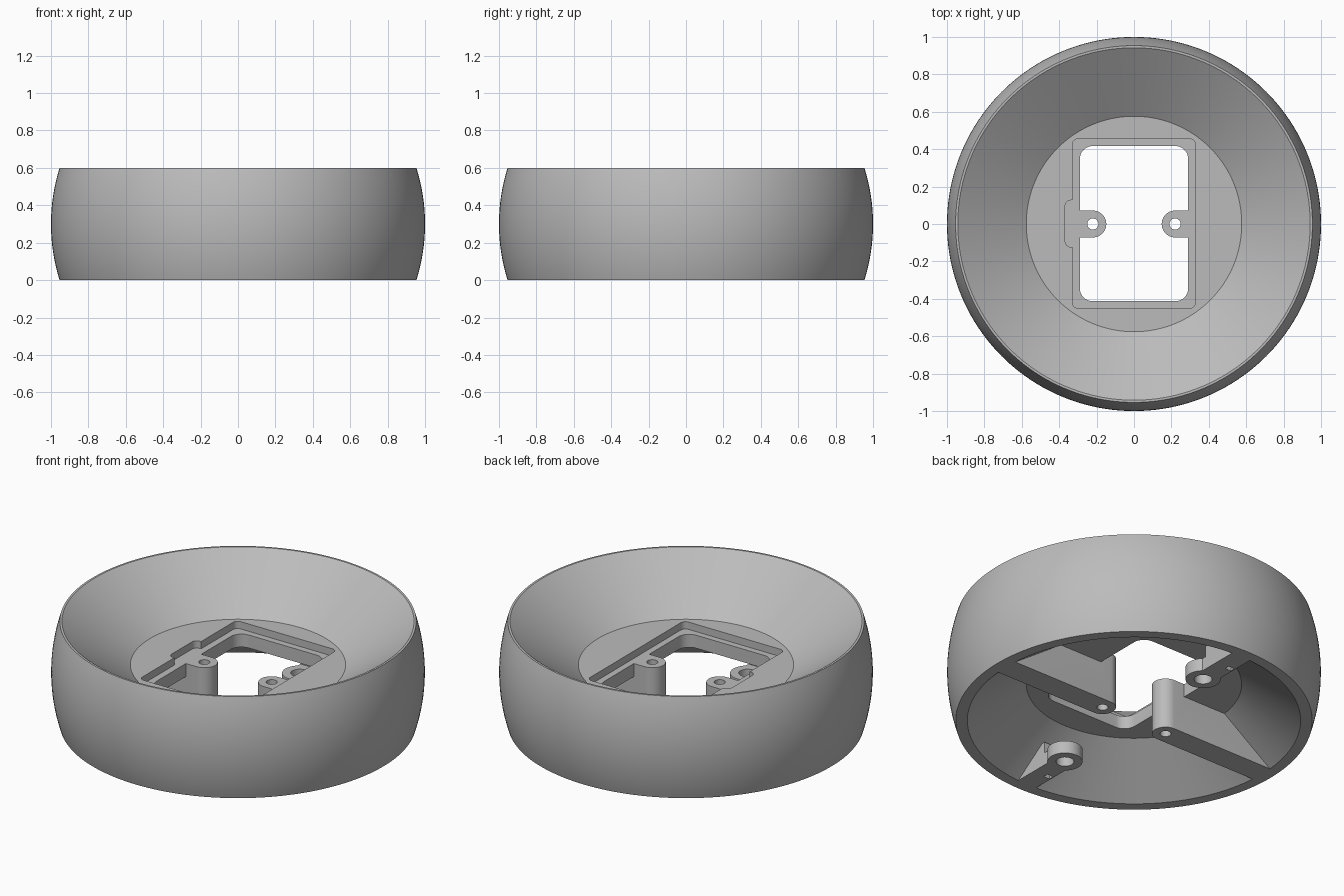
import bpy
import bmesh
import math

cube = bpy.data.objects.get("Cube")
if cube:
    bpy.data.objects.remove(cube, do_unlink=True)

FLOOR_TOP, FLOOR_BOTTOM, LEDGE = 0.343, 0.223, 0.30
POST_X, BOSS_Y = 0.22, 0.575

grey = bpy.data.materials.new("plain grey")
grey.use_nodes = True
colour = (0.5, 0.5, 0.5, 1)
grey.diffuse_color = colour
grey.node_tree.nodes["Principled BSDF"].inputs["Base Color"].default_value = colour


def make_object(name, bm):
    bmesh.ops.recalc_face_normals(bm, faces=bm.faces)
    mesh = bpy.data.meshes.new(name)
    bm.to_mesh(mesh)
    bm.free()
    mesh.materials.append(grey)
    obj = bpy.data.objects.new(name, mesh)
    bpy.context.collection.objects.link(obj)
    return obj


def lathe(name, profile, steps=160):
    bm = bmesh.new()
    verts = [bm.verts.new((r, 0, z)) for r, z in profile]
    edges = [bm.edges.new((verts[i - 1], verts[i])) for i in range(1, len(verts))]
    bmesh.ops.spin(bm, geom=verts + edges, axis=(0, 0, 1), cent=(0, 0, 0),
                   angle=math.tau, steps=steps)
    bmesh.ops.remove_doubles(bm, verts=bm.verts, dist=0.0001)
    return make_object(name, bm)


def prism(name, x0, x1, y0, y1, z0, z1, radius=0.0, segments=8):
    """Upright block whose four vertical corners may be rounded."""
    bm = bmesh.new()
    points = []
    corners = [(x1, y1, -1, -1), (x0, y1, 1, -1), (x0, y0, 1, 1), (x1, y0, -1, 1)]
    for k, (cx, cy, sx, sy) in enumerate(corners):
        if radius == 0:
            points.append((cx, cy))
            continue
        for i in range(segments + 1):
            a = (k + i / segments) * math.pi / 2
            points.append((cx + sx * radius + radius * math.cos(a),
                           cy + sy * radius + radius * math.sin(a)))
    base = bm.faces.new([bm.verts.new((x, y, z0)) for x, y in points])
    top = bmesh.ops.extrude_face_region(bm, geom=[base])["geom"]
    bmesh.ops.translate(bm, vec=(0, 0, z1 - z0),
                        verts=[g for g in top if isinstance(g, bmesh.types.BMVert)])
    return make_object(name, bm)


def cylinder(name, x, y, radius, z0, z1, segments=40):
    bm = bmesh.new()
    bmesh.ops.create_cone(bm, cap_ends=True, segments=segments, radius1=radius,
                          radius2=radius, depth=z1 - z0)
    bmesh.ops.translate(bm, vec=(x, y, (z0 + z1) / 2), verts=bm.verts)
    return make_object(name, bm)


def combine(body, tool, operation):
    mod = body.modifiers.new(operation, "BOOLEAN")
    mod.operation, mod.solver, mod.object = operation, "EXACT", tool
    bpy.context.view_layer.objects.active = body
    bpy.ops.object.modifier_apply(modifier=mod.name)
    bpy.data.objects.remove(tool, do_unlink=True)


# Round shell: spherical outside, conical bowl above, conical hollow below
outer = []
for i in range(25):
    z = 0.6 * i / 24
    outer.append((math.sqrt(1 - (z - 0.3) ** 2), z))
profile = [(0, FLOOR_BOTTOM), (0.576, FLOOR_BOTTOM), (0.892, 0)] + outer
profile += [(0.942, 0.6), (0.576, FLOOR_TOP), (0, FLOOR_TOP)]
body = lathe("round_housing", profile)

# Rectangular opening, stepped recess and side notch in the floor
combine(body, prism("opening", -0.29, 0.29, -0.413, 0.417, 0.1, 0.5, 0.07), "DIFFERENCE")
combine(body, prism("recess", -0.33, 0.328, -0.45, 0.455, LEDGE, 0.5, 0.03), "DIFFERENCE")
combine(body, prism("notch", -0.368, -0.25, -0.123, 0.127, LEDGE, 0.5, 0.03), "DIFFERENCE")

# Screw posts with ribs running out to the wall
for s in (-1, 1):
    xs = sorted((s * POST_X, s * 0.93))
    rib = prism("rib", xs[0], xs[1], -0.072, 0.072, 0, LEDGE)
    combine(rib, cylinder("post", s * POST_X, 0, 0.072, 0, LEDGE), "UNION")
    combine(body, rib, "UNION")
    combine(body, cylinder("screw_hole", s * POST_X, 0, 0.03, -0.1, 0.5, 24), "DIFFERENCE")

# Low ring bosses on short arms under the floor
for s in (-1, 1):
    ys = sorted((s * BOSS_Y, s * 0.93))
    arm = prism("arm", -0.062, 0.062, ys[0], ys[1], 0, 0.075)
    combine(arm, cylinder("ring", 0, s * BOSS_Y, 0.094, 0, 0.075), "UNION")
    ws = sorted((s * 0.67, s * 0.92))
    combine(arm, prism("web", -0.062, 0.062, ws[0], ws[1], 0.03, 0.14), "UNION")
    combine(body, arm, "UNION")
    combine(body, cylinder("ring_hole", 0, s * BOSS_Y, 0.048, -0.1, 0.15, 24), "DIFFERENCE")
    cs = sorted((s * 0.74, s * 0.77))
    combine(body, prism("slot", -0.055, -0.015, cs[0], cs[1], -0.1, 0.05), "DIFFERENCE")

bpy.ops.object.select_all(action="DESELECT")
body.select_set(True)
bpy.context.view_layer.objects.active = body
bpy.ops.object.shade_smooth_by_angle(angle=math.radians(25))
